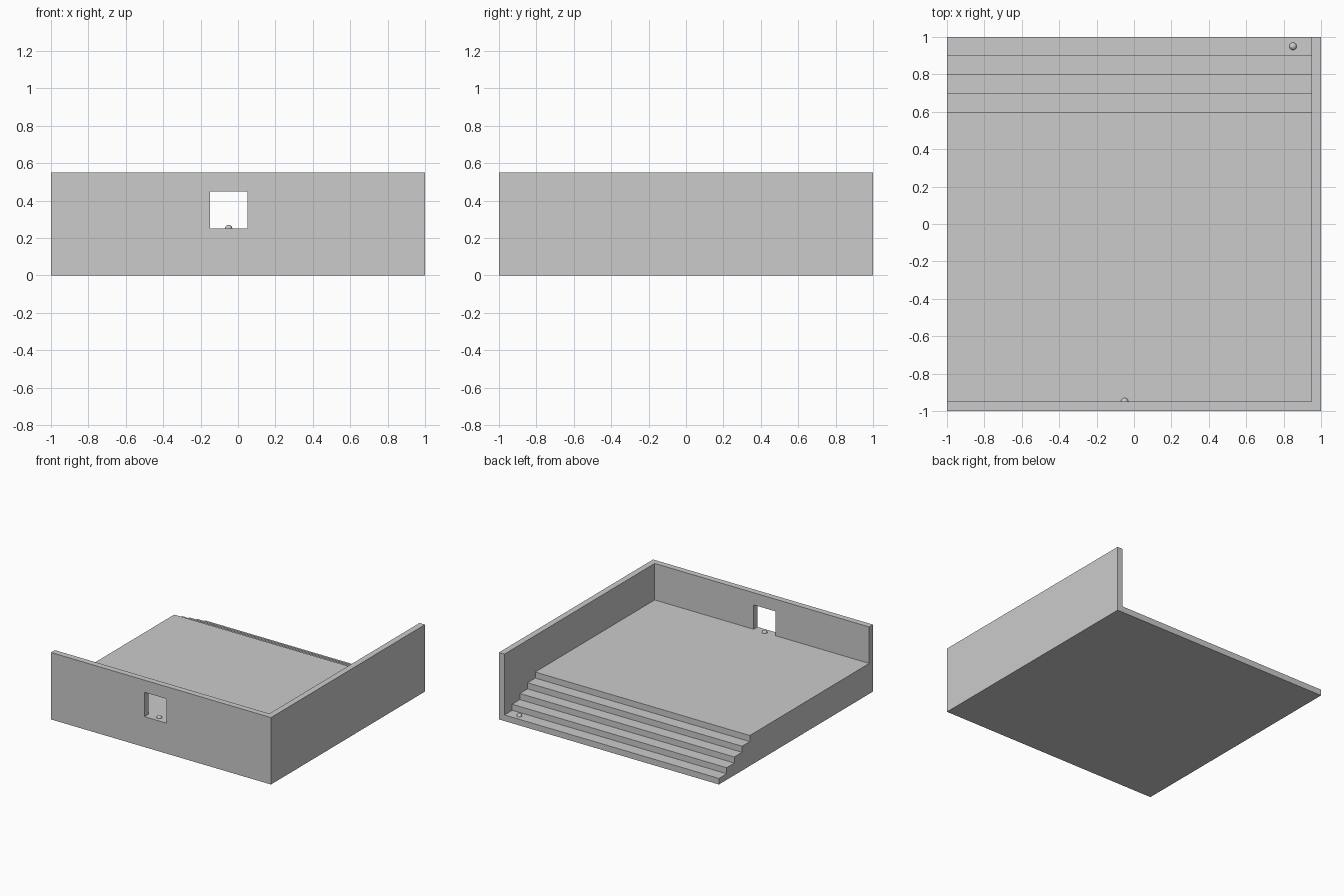
import bpy, bmesh
from mathutils import Vector

if "Cube" in bpy.data.objects:
    bpy.data.objects.remove(bpy.data.objects["Cube"])

grey = bpy.data.materials.new("light_grey")
grey.diffuse_color = (0.6, 0.6, 0.6, 1)
grey.use_nodes = True
grey.node_tree.nodes["Principled BSDF"].inputs["Base Color"].default_value = grey.diffuse_color


def prism(name, outline, offset):
    """Extrude a closed outline along the offset vector."""
    bm = bmesh.new()
    face = bm.faces.new([bm.verts.new(p) for p in outline])
    ext = bmesh.ops.extrude_face_region(bm, geom=[face], use_keep_orig=True)
    moved = [g for g in ext["geom"] if isinstance(g, bmesh.types.BMVert)]
    bmesh.ops.translate(bm, verts=moved, vec=Vector(offset))
    bmesh.ops.recalc_face_normals(bm, faces=bm.faces[:])
    return finish(name, bm)


def finish(name, bm):
    mesh = bpy.data.meshes.new(name)
    bm.to_mesh(mesh)
    bm.free()
    mesh.materials.append(grey)
    obj = bpy.data.objects.new(name, mesh)
    bpy.context.collection.objects.link(obj)
    return obj


def combine(target, other, operation):
    mod = target.modifiers.new(operation.lower(), "BOOLEAN")
    mod.operation = operation
    mod.solver = "EXACT"
    mod.object = other
    bpy.context.view_layer.objects.active = target
    bpy.ops.object.modifier_apply(modifier=mod.name)
    bpy.data.objects.remove(other)


# Floor with stairs going down to the back
profile = [(-1, -1, 0), (-1, -1, 0.25)]
for i in range(5):
    y, z = 0.6 + 0.1 * i, 0.25 - 0.05 * i
    profile += [(-1, y, z)] + ([(-1, y, z - 0.05)] if i < 4 else [])
profile.append((-1, 1, 0))
room = prism("floor_stairs_and_walls", profile, (2, 0, 0))

# L-shaped wall along the front and right sides
plan = [(-1, -1), (1, -1), (1, 1), (0.95, 1), (0.95, -0.95), (-1, -0.95)]
walls = prism("walls", [(x, y, 0) for x, y in plan], (0, 0, 0.55))

# Square window in the front wall
window = prism("window_cutter",
               [(x, -1.1, z) for x, z in
                [(-0.15, 0.25), (0.05, 0.25), (0.05, 0.45), (-0.15, 0.45)]],
               (0, 0.3, 0))
combine(walls, window, "DIFFERENCE")
combine(room, walls, "UNION")

# Small balls: one on the window sill, one on the lowest step
for name, pos in [("window_ball", (-0.05, -0.95, 0.25)),
                  ("step_ball", (0.85, 0.95, 0.05))]:
    bm = bmesh.new()
    bmesh.ops.create_uvsphere(bm, u_segments=16, v_segments=8, radius=0.02)
    finish(name, bm).location = pos
